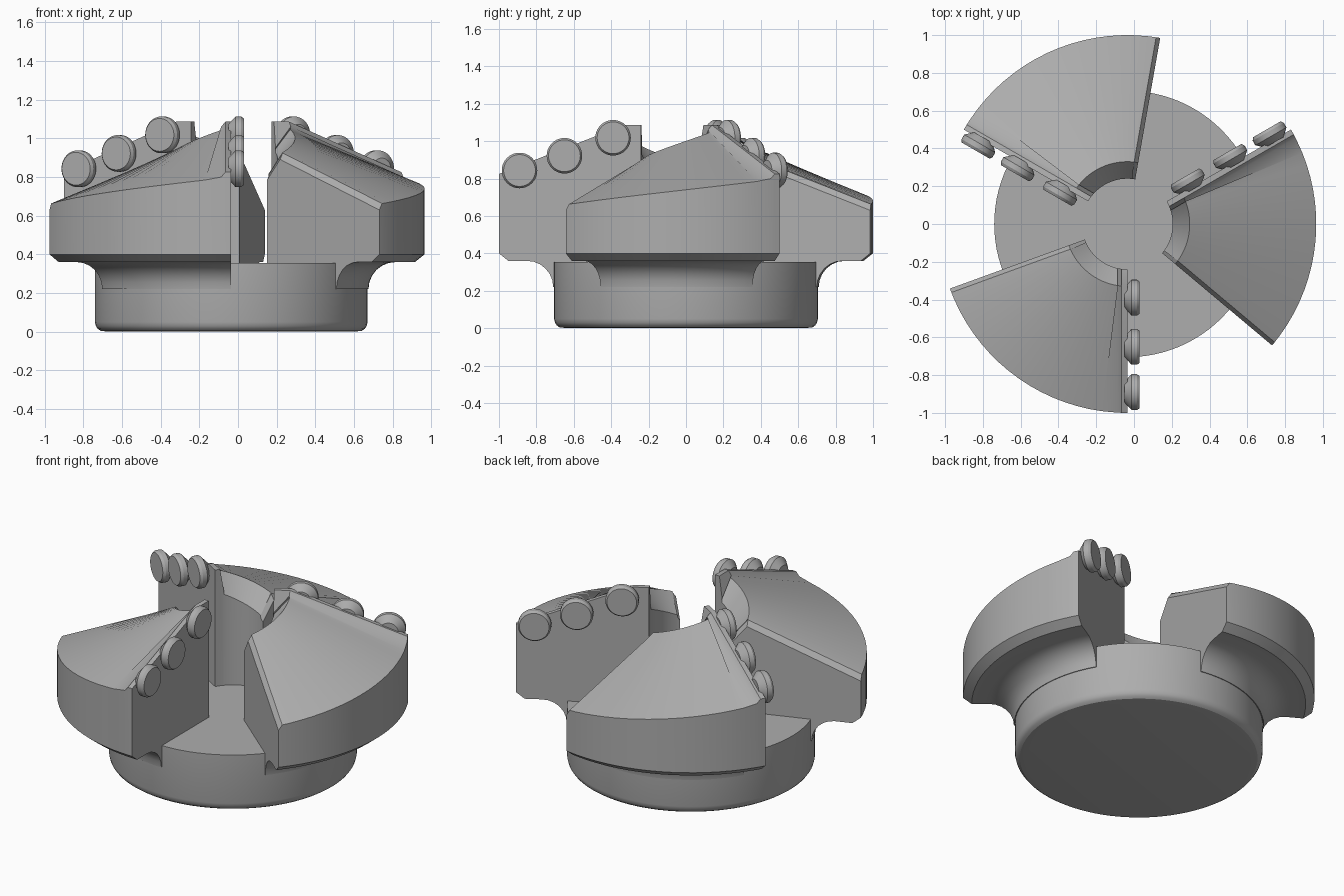
import bpy, bmesh, math
from math import sin, cos, pi, radians

cube = bpy.data.objects.get("Cube")
if cube:
    bpy.data.objects.remove(cube, do_unlink=True)

AXIS_X = -0.035          # tool axis
SWEEP = radians(70)      # angular width of each blade
BORE, RIM = 0.24, 1.0
BASE_R, BASE_TOP = 0.705, 0.355

steel = bpy.data.materials.new("steel_grey")
steel.use_nodes = True
grey = (0.42, 0.42, 0.42, 1)
steel.diffuse_color = grey
steel.node_tree.nodes["Principled BSDF"].inputs["Base Color"].default_value = grey


def finish(bm, name, turn=0.0):
    bmesh.ops.recalc_face_normals(bm, faces=bm.faces)
    mesh = bpy.data.meshes.new(name)
    bm.to_mesh(mesh)
    bm.free()
    mesh.materials.append(steel)
    obj = bpy.data.objects.new(name, mesh)
    bpy.context.collection.objects.link(obj)
    obj.location.x = AXIS_X
    obj.rotation_euler.z = turn
    bpy.ops.object.select_all(action="DESELECT")
    obj.select_set(True)
    bpy.context.view_layer.objects.active = obj
    bpy.ops.object.shade_smooth_by_angle(angle=radians(28))
    return obj


def loft(bm, sections, closed=False):
    """Skin a list of point rings; cap the ends unless the loft is closed."""
    rings = [[bm.verts.new(p) for p in s] for s in sections]
    pairs = list(zip(rings, rings[1:])) + ([(rings[-1], rings[0])] if closed else [])
    for a, b in pairs:
        for i in range(len(a)):
            j = (i + 1) % len(a)
            bm.faces.new((a[i], a[j], b[j], b[i]))
    if not closed:
        bm.faces.new(rings[0])
        bm.faces.new(rings[-1])


def disc_rings(profile, count, place):
    return [[place(r * cos(2 * pi * i / count), r * sin(2 * pi * i / count), h)
             for i in range(count)] for r, h in profile]


# Round base with a rounded lower edge
bm = bmesh.new()
edge = [(BASE_R - 0.05 + 0.05 * sin(a), 0.05 - 0.05 * cos(a))
        for a in (radians(d) for d in (25, 45, 65, 90))]
profile = [(BASE_R - 0.07, 0)] + edge + [(BASE_R, BASE_TOP)]
loft(bm, disc_rings(profile, 96, lambda x, y, h: (x, y, h)))
finish(bm, "base")


# Blade cross-section: underside fillet, rim, sloping top and bore edge
def slope(r):
    return 1.09 - 0.265 * (r - 0.32) / 0.68


def blade_profile(drop, bore_drop):
    arc = [(0.85 - 0.14 * cos(a), 0.22 + 0.14 * sin(a))
           for a in (radians(15 * k) for k in range(7))]
    under = [(BORE, 0.22)] + arc + [(0.95, 0.36), (RIM, 0.40)]
    top = [(RIM, slope(RIM) - drop), (0.33, slope(0.33) - drop),
           (BORE, slope(0.33) - drop - bore_drop)]
    return under + top


def section(profile, angle, shift=0.0):
    """Place a profile on a radial plane, shifted sideways but kept on its radius."""
    pts = []
    for r, z in profile:
        a = angle + math.asin(shift / r)
        pts.append((r * cos(a), r * sin(a), z))
    return pts


def make_blade(name, turn):
    bm = bmesh.new()
    lip = blade_profile(0.0, 0.0)
    sections = [section(lip, 0), section(lip, 0, -0.03),
                section(blade_profile(0.025, 0.11), 0, -0.052)]
    steps = 18
    for k in range(2, steps):
        t = k / steps
        sections.append(section(blade_profile(0.025 + 0.14 * t, 0.11), -SWEEP * t))
    # Bevelled trailing edge
    sections.append(section(blade_profile(0.162, 0.11), -SWEEP, 0.022))
    sections.append(section(blade_profile(0.195, 0.11), -SWEEP))
    loft(bm, sections)
    return finish(bm, name, turn)


# Round cutting insert, its axis square to the blade face
def make_insert(name, turn, radius, height):
    bm = bmesh.new()
    prof = [(0.055, -0.015), (0.095, 0.022), (0.095, 0.05), (0.085, 0.065)]
    loft(bm, disc_rings(prof, 40, lambda u, v, h: (radius + u, h, height + v)))
    return finish(bm, name, turn)


SEATS = [("outer", 0.89, 0.843), ("middle", 0.65, 0.922), ("inner", 0.39, 1.018)]
for side, degrees in (("front", 270), ("left", 30), ("right", 150)):
    turn = radians(degrees)
    make_blade(side + "_blade", turn)
    for seat, radius, height in SEATS:
        make_insert(f"{side}_{seat}_insert", turn, radius, height)
